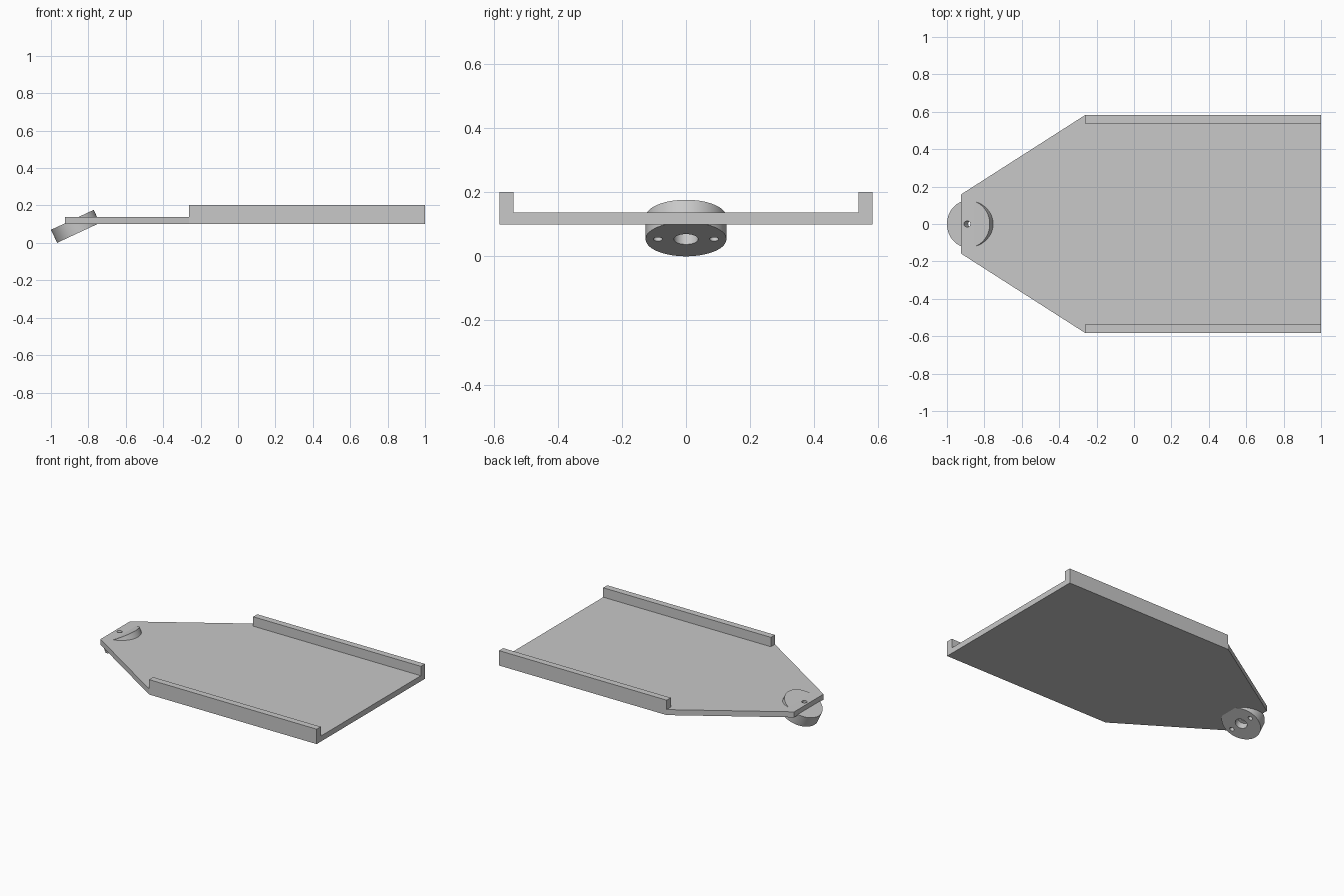
import bpy, bmesh
from math import radians
from mathutils import Matrix, Vector

cube = bpy.data.objects.get("Cube")
if cube:
    bpy.data.objects.remove(cube, do_unlink=True)

grey = bpy.data.materials.new("plain grey")
grey.use_nodes = True
colour = (0.58, 0.58, 0.58, 1)
grey.diffuse_color = colour
grey.node_tree.nodes["Principled BSDF"].inputs["Base Color"].default_value = colour

BASE, TOP, RAIL_TOP = 0.10, 0.1375, 0.2015
SHOULDER, HALF_W, RAIL_W = -0.262, 0.582, 0.044

# Frame of the tilted hub: origin at the centre of its lower face
HUB = Matrix.Translation((-0.853, 0, 0.0535)) @ Matrix.Rotation(radians(-25), 4, "Y")


def add_object(name, bm):
    bmesh.ops.recalc_face_normals(bm, faces=bm.faces)
    mesh = bpy.data.meshes.new(name)
    bm.to_mesh(mesh)
    bm.free()
    mesh.materials.append(grey)
    ob = bpy.data.objects.new(name, mesh)
    bpy.context.collection.objects.link(ob)
    return ob


def prism(name, outline, z0, z1):
    bm = bmesh.new()
    face = bm.faces.new([bm.verts.new((x, y, z0)) for x, y in outline])
    out = bmesh.ops.extrude_face_region(bm, geom=[face])
    verts = [v for v in out["geom"] if isinstance(v, bmesh.types.BMVert)]
    bmesh.ops.translate(bm, verts=verts, vec=Vector((0, 0, z1 - z0)))
    return add_object(name, bm)


def hub_cylinder(name, radius, z0, z1, y=0, sides=48):
    bm = bmesh.new()
    place = HUB @ Matrix.Translation((0, y, (z0 + z1) / 2))
    bmesh.ops.create_cone(bm, cap_ends=True, segments=sides, radius1=radius,
                          radius2=radius, depth=z1 - z0, matrix=place)
    return add_object(name, bm)


def activate(ob):
    bpy.ops.object.select_all(action="DESELECT")
    ob.select_set(True)
    bpy.context.view_layer.objects.active = ob


# Base plate with a tapered nose
half = [(1, HALF_W), (SHOULDER, HALF_W), (-0.925, 0.158)]
plate = prism("base_plate", half + [(x, -y) for x, y in reversed(half)], BASE, TOP)

# Side rails on the parallel edges
for side, label in ((1, "back"), (-1, "front")):
    outer, inner = side * HALF_W, side * (HALF_W - RAIL_W)
    prism(label + "_rail", [(SHOULDER, inner), (1, inner), (1, outer), (SHOULDER, outer)],
          TOP, RAIL_TOP)

# Tilted round hub under the nose
hub = hub_cylinder("tilted_hub", 0.126, 0, 0.077, sides=96)

# Counterbore, through hole and two blind screw holes
cutters = [hub_cylinder("bore_cutter", 0.038, -0.05, 0.045),
           hub_cylinder("through_hole_cutter", 0.016, -0.04, 0.2, sides=32)]
for y in (-0.0875, 0.0875):
    cutters.append(hub_cylinder("screw_hole_cutter", 0.014, -0.05, 0.045, y, 32))

for ob in (plate, hub):
    activate(ob)
    for cutter in cutters:
        cutter.hide_render = True
        mod = ob.modifiers.new("hole", "BOOLEAN")
        mod.operation = "DIFFERENCE"
        mod.solver = "EXACT"
        mod.object = cutter
        bpy.ops.object.modifier_apply(modifier=mod.name)
    bpy.ops.object.shade_smooth_by_angle(angle=radians(30))

for cutter in cutters:
    bpy.data.objects.remove(cutter, do_unlink=True)
